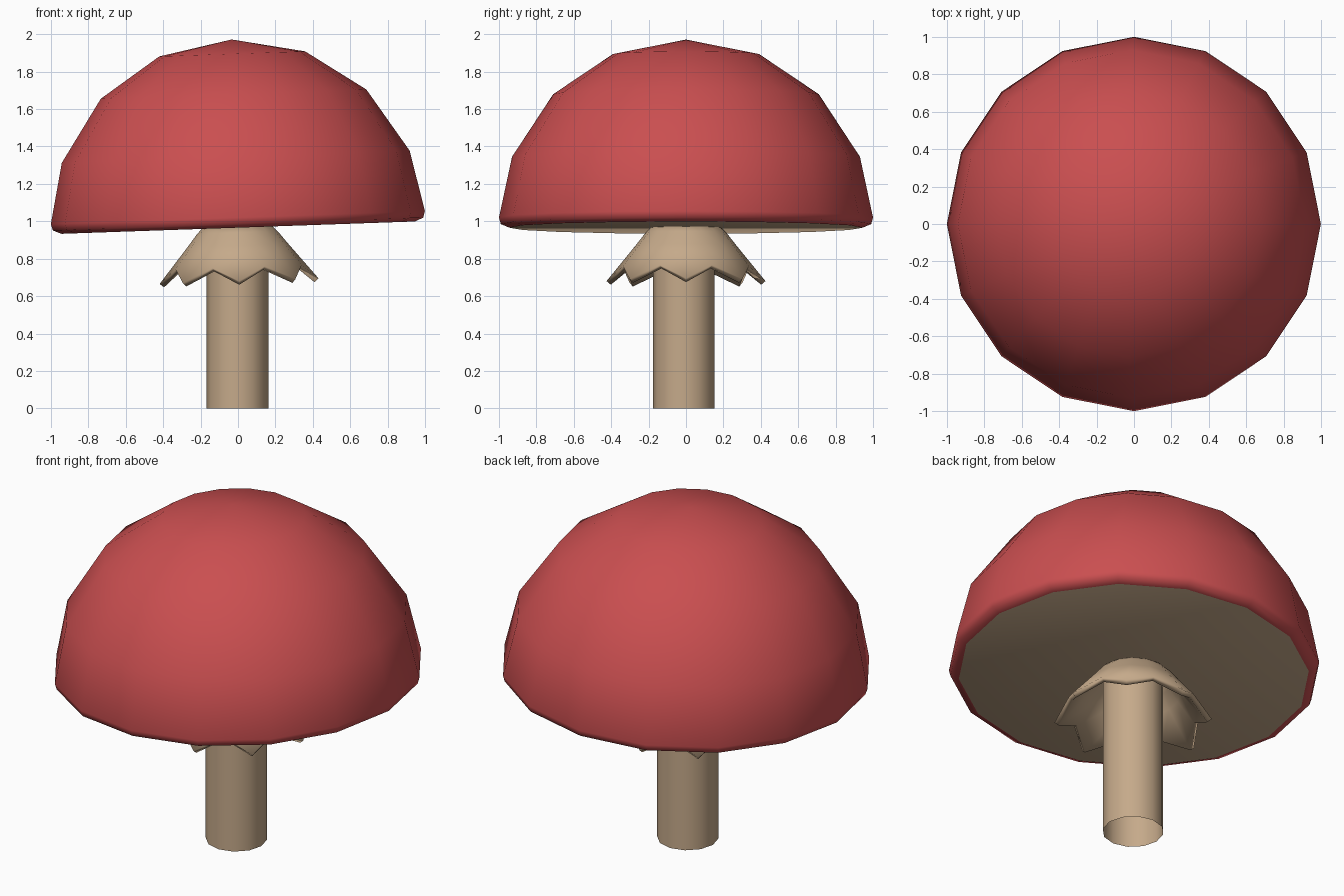
import bpy, bmesh
from math import sin, cos, tau, radians

if "Cube" in bpy.data.objects:
    bpy.data.objects.remove(bpy.data.objects["Cube"])


def material(name, rgb):
    m = bpy.data.materials.new(name)
    m.use_nodes = True
    m.diffuse_color = (*rgb, 1)
    bsdf = m.node_tree.nodes["Principled BSDF"]
    bsdf.inputs["Base Color"].default_value = (*rgb, 1)
    bsdf.inputs["Roughness"].default_value = 0.8
    return m


red = material("cap red", (0.59, 0.077, 0.08))
tan = material("stem tan", (0.56, 0.40, 0.255))


def lathe(name, rings, sides, mats, top=None, floor=False, smooth=40):
    """Turn rings of (radius, z) points, one function of the side index per ring."""
    bm = bmesh.new()
    loops = []
    for ring in rings:
        loop = []
        for i in range(sides):
            r, z = ring(i)
            a = tau * i / sides
            loop.append(bm.verts.new((r * cos(a), r * sin(a), z)))
        loops.append(loop)
    for up, low in zip(loops, loops[1:]):
        for i in range(sides):
            j = (i + 1) % sides
            bm.faces.new((up[i], low[i], low[j], up[j]))
    if top is not None:
        apex = bm.verts.new((0, 0, top))
        for i in range(sides):
            bm.faces.new((apex, loops[0][i], loops[0][(i + 1) % sides]))
    if floor:
        bm.faces.new(loops[-1][::-1]).material_index = 1
    me = bpy.data.meshes.new(name)
    bm.to_mesh(me)
    bm.free()
    for m in mats:
        me.materials.append(m)
    ob = bpy.data.objects.new(name, me)
    bpy.context.collection.objects.link(ob)
    bpy.ops.object.select_all(action="DESELECT")
    ob.select_set(True)
    bpy.context.view_layer.objects.active = ob
    bpy.ops.object.shade_smooth_by_angle(angle=radians(smooth))
    return ob


def level(r, z):
    return lambda i: (r, z)


TILT = radians(-2)

# Domed cap with a rounded rim and a flat tan underside
dome = [(0.39, 0.895), (0.71, 0.68), (0.93, 0.345), (1.0, 0.02),
        (0.99, -0.015), (0.945, -0.034)]
cap = lathe("cap", [level(r, z) for r, z in dome], 16, [red, tan],
            top=0.972, floor=True, smooth=60)
cap.location.z = 1.0
cap.rotation_euler.y = TILT

# Straight hollow stem
stem = lathe("stem", [level(0.165, 0.975), level(0.165, 0)], 12, [tan])
stem.location = (-0.003, -0.012, 0)


# Flared skirt with eight pointed tips
def hem(i):
    return (0.365, -0.095) if i % 2 else (0.425, -0.17)


skirt = lathe("skirt", [level(0.165, 0.14), level(0.215, 0.09), level(0.27, 0.02), hem],
              16, [tan])
skirt.location.z = 0.85
skirt.rotation_euler.y = TILT
thick = skirt.modifiers.new("thickness", "SOLIDIFY")
thick.thickness = 0.03
thick.offset = -1
